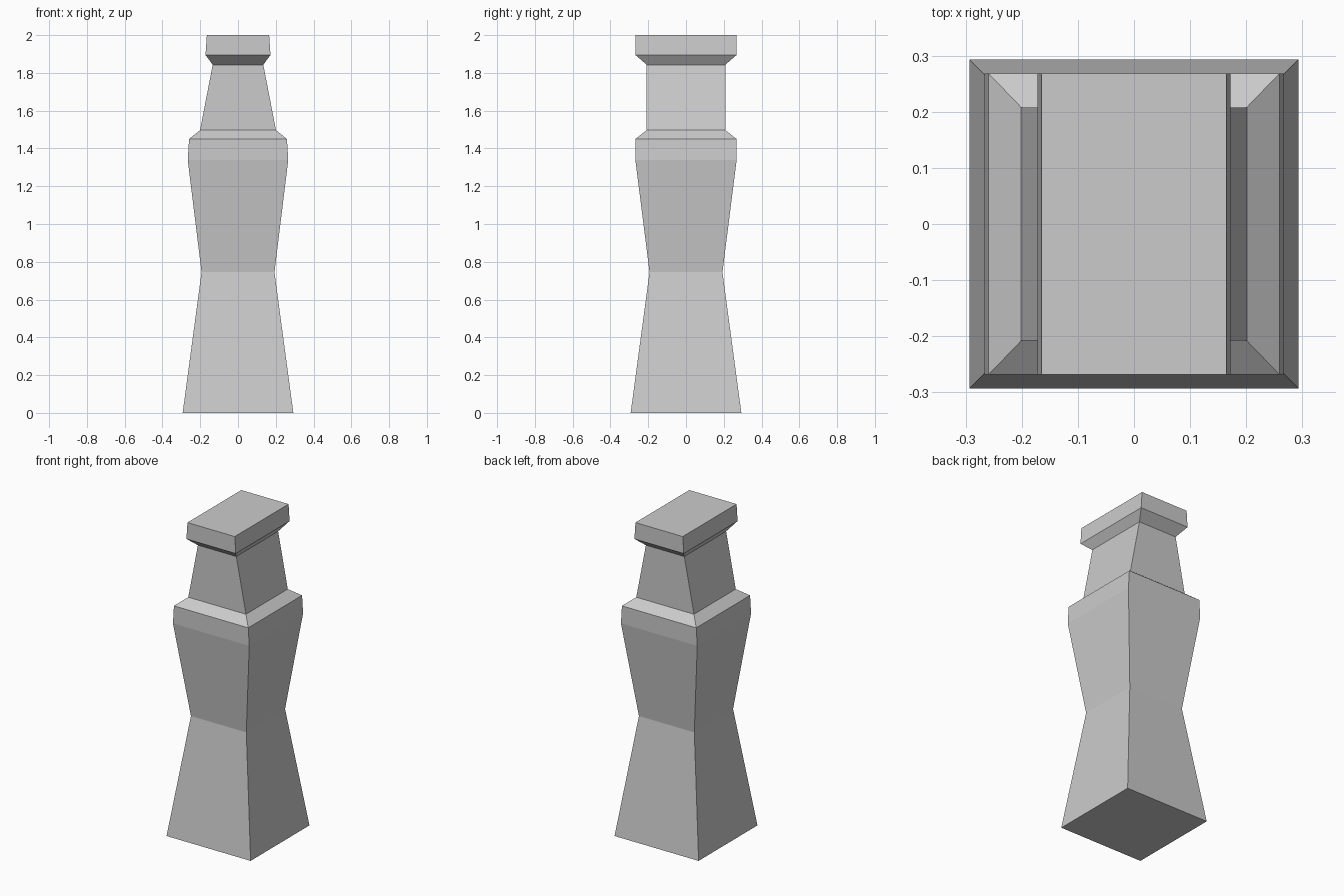
import bpy
import bmesh

if "Cube" in bpy.data.objects:
    bpy.data.objects.remove(bpy.data.objects["Cube"])


def square_loft(name, rings):
    """Closed solid through stacked rectangles (half x, half y, z)."""
    bm = bmesh.new()
    loops = [[bm.verts.new((sx * hx, sy * hy, z))
              for sx, sy in ((-1, -1), (1, -1), (1, 1), (-1, 1))]
             for hx, hy, z in rings]
    for low, high in zip(loops, loops[1:]):
        for i in range(4):
            j = (i + 1) % 4
            bm.faces.new((low[i], low[j], high[j], high[i]))
    bm.faces.new(loops[0][::-1])
    bm.faces.new(loops[-1])
    bmesh.ops.recalc_face_normals(bm, faces=bm.faces)
    mesh = bpy.data.meshes.new(name)
    bm.to_mesh(mesh)
    bm.free()
    obj = bpy.data.objects.new(name, mesh)
    bpy.context.collection.objects.link(obj)
    return obj


# Whole pillar: flared foot, waist, shoulder, tapered neck and oblong cap
square_loft("pillar", [
    (0.293, 0.293, 0.0),     # foot
    (0.193, 0.193, 0.745),   # waist
    (0.266, 0.268, 0.0 + 1.338),  # shoulder
    (0.259, 0.268, 1.45),    # shoulder rim
    (0.201, 0.208, 1.497),   # neck base
    (0.134, 0.208, 1.843),   # neck top
    (0.172, 0.268, 1.895),   # cap underside
    (0.165, 0.268, 2.0),     # cap top
])
